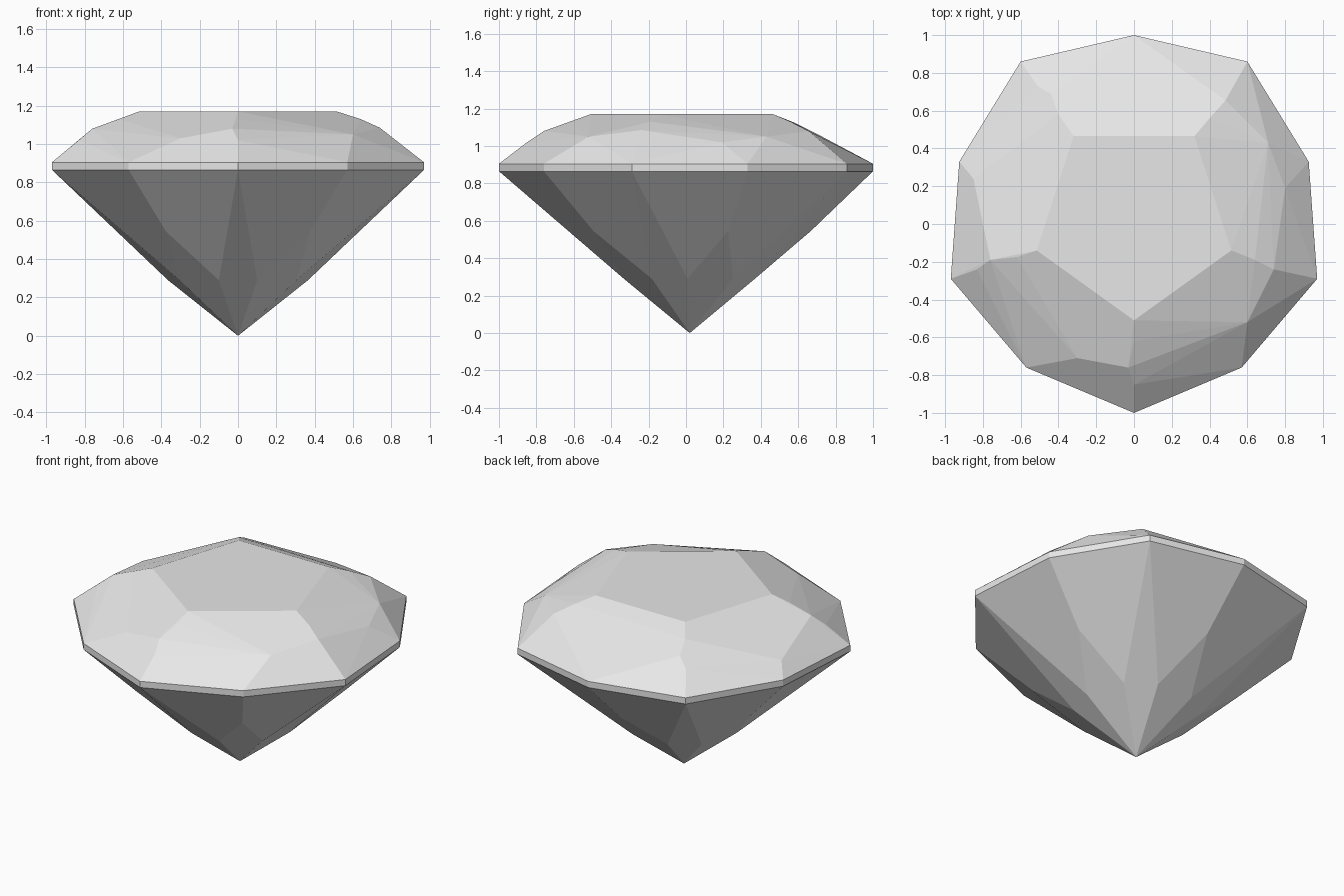
import bpy, bmesh
from mathutils import Vector

if "Cube" in bpy.data.objects:
    bpy.data.objects.remove(bpy.data.objects["Cube"], do_unlink=True)

BOTTOM, TOP, TABLE = 0.865, 0.905, 1.17   # girdle and table heights

stone = bpy.data.materials.new("pale grey stone")
stone.use_nodes = True
stone.diffuse_color = (0.8, 0.8, 0.8, 1)
stone.node_tree.nodes["Principled BSDF"].inputs["Base Color"].default_value = (0.8, 0.8, 0.8, 1)


def mirrored(points):
    """Add the other half of a set of points across x = 0."""
    return points + [(-p[0], *p[1:]) for p in points if p[0]]


def at(points, z):
    return [(x, y, z) for x, y in points]


def cut_stone(name, points):
    """Wrap points in flat facets, leaving the hidden seams open."""
    bm = bmesh.new()
    for p in points:
        bm.verts.new(p)
    bmesh.ops.convex_hull(bm, input=bm.verts)
    bmesh.ops.delete(bm, geom=[v for v in bm.verts if not v.link_faces], context="VERTS")
    bmesh.ops.recalc_face_normals(bm, faces=bm.faces)
    seams = [f for f in bm.faces
             if any(all(abs(v.co.z - z) < 1e-4 for v in f.verts) for z in (BOTTOM, TOP))]
    bmesh.ops.delete(bm, geom=seams, context="FACES")
    bmesh.ops.dissolve_limit(bm, angle_limit=0.03, verts=bm.verts, edges=bm.edges)
    mesh = bpy.data.meshes.new(name)
    bm.to_mesh(mesh)
    bm.free()
    mesh.materials.append(stone)
    obj = bpy.data.objects.new(name, mesh)
    bpy.context.collection.objects.link(obj)
    return obj


# Outline: five main corners, with five corners between them
main = mirrored([(0, -1), (0.97, -0.29), (0.6, 0.86)])
between = mirrored([(0.57, -0.76), (0.925, 0.33), (0, 1)])
outline = main + between

# Girdle: thin upright band
cut_stone("girdle", at(outline, BOTTOM) + at(outline, TOP))

# Crown: five-sided table, stepped ridges and side facets
table = mirrored([(0, -0.51), (0.515, -0.14), (0.32, 0.465)])
ridges = [
    (0, -0.62, 1.13), (-0.03, -0.76, 1.08), (0, -0.85, 1.02),
    (0.64, -0.19, 1.13), (0.74, -0.24, 1.085), (0.82, -0.24, 1.02),
    (-0.62, -0.175, 1.13), (-0.76, -0.19, 1.08), (-0.83, -0.24, 1.02),
    (0.4, 0.56, 1.13), (0.485, 0.655, 1.08), (0.53, 0.74, 1.01),
    (-0.4, 0.58, 1.125), (-0.44, 0.69, 1.07), (-0.51, 0.73, 1.02),
]
sides = [
    (0.57, -0.64, 0.98), (0.6, -0.52, 1.05),
    (-0.46, -0.71, 0.97), (-0.3, -0.71, 1.03),
    (0.71, 0.43, 1.05), (0.8, 0.19, 1.02), (-0.85, 0.24, 0.98),
    (0, 0.62, 1.105),
]
cut_stone("crown", at(outline, TOP) + at(table, TABLE) + ridges + sides)

# Pavilion: narrow kites under the main corners, kinked ridges between
tip = Vector((0, 0.02))
lower = [(*tip, 0)]
for corner in main:
    arm = Vector(corner) - tip
    across = Vector((-arm.y, arm.x)).normalized() * 0.1
    for side in (1, -1):
        lower.append((*(tip + arm * 0.345 + across * side), 0.29))
for corner in between:
    lower.append((*tip.lerp(Vector(corner), 0.66), 0.545))
cut_stone("pavilion", at(outline, BOTTOM) + lower)
